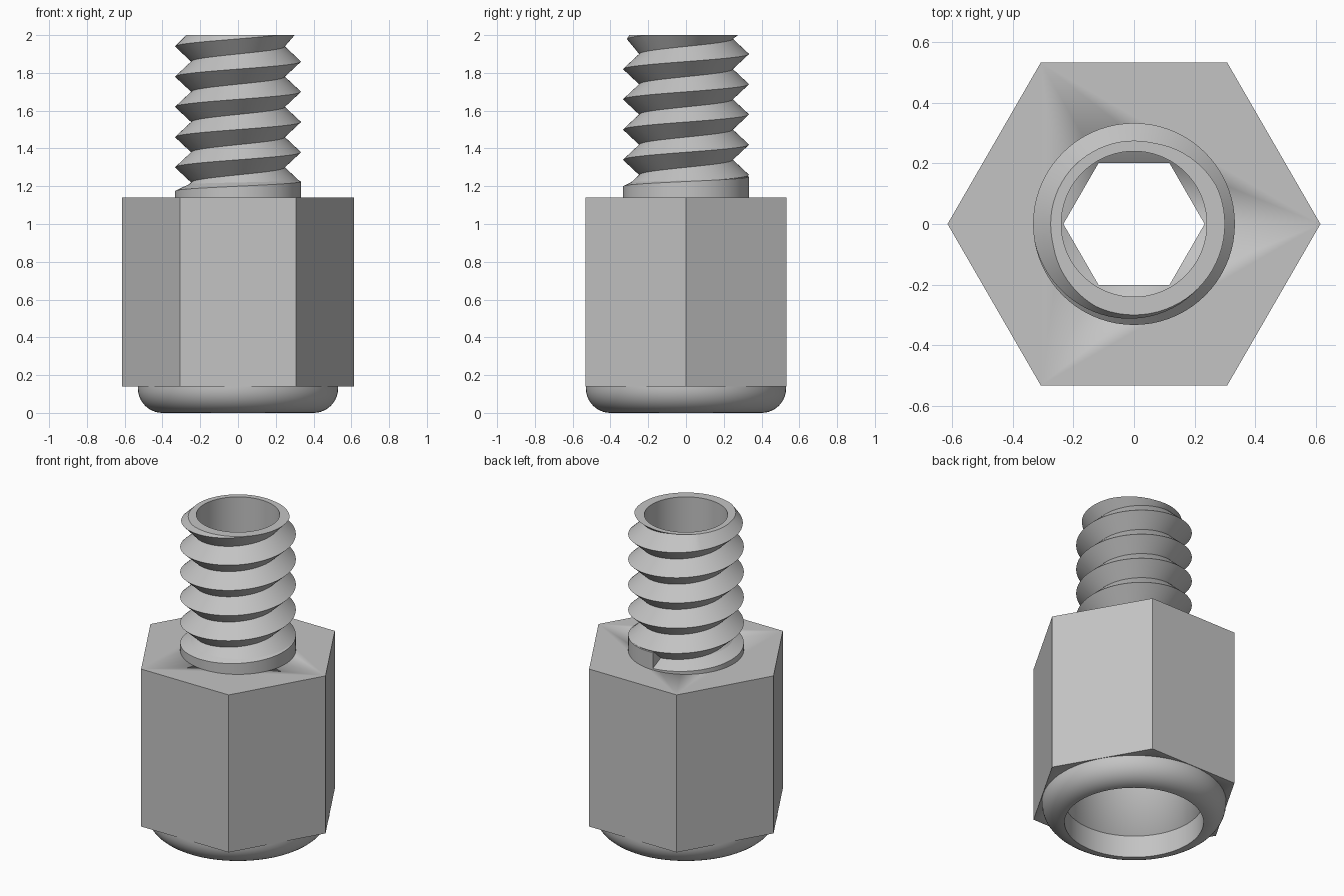
import bpy, bmesh, math
from math import sin, cos, pi, tau, radians

if "Cube" in bpy.data.objects:
    bpy.data.objects.remove(bpy.data.objects["Cube"])

steel = bpy.data.materials.new("grey_steel")
steel.use_nodes = True
GREY = (0.55, 0.55, 0.55, 1)
steel.diffuse_color = GREY
steel.node_tree.nodes["Principled BSDF"].inputs["Base Color"].default_value = GREY

BASE_TOP, BODY_TOP, TOP = 0.14, 1.14, 2.0
SOCKET_R, BORE_R, KEY_R = 0.40, 0.24, 0.233
SOCKET_TOP = 0.9
PITCH, CREST_R, ROOT_R = 0.16, 0.333, 0.247
STEPS = 72


def finish(bm, name):
    bmesh.ops.remove_doubles(bm, verts=bm.verts, dist=0.0002)
    bmesh.ops.recalc_face_normals(bm, faces=bm.faces)
    mesh = bpy.data.meshes.new(name)
    bm.to_mesh(mesh)
    bm.free()
    obj = bpy.data.objects.new(name, mesh)
    mesh.materials.append(steel)
    bpy.context.collection.objects.link(obj)
    bpy.ops.object.select_all(action="DESELECT")
    obj.select_set(True)
    bpy.context.view_layer.objects.active = obj
    bpy.ops.object.shade_smooth_by_angle(angle=radians(30))
    return obj


def turned(name, profile, start=0.0, cap_ends=False):
    """Sweep a closed (radius, height) profile, which may vary with angle, one full turn."""
    bm = bmesh.new()
    cols = []
    for i in range(STEPS + 1):
        a = start + tau * i / STEPS
        cols.append([bm.verts.new((r * cos(a), r * sin(a), z)) for r, z in profile(a)])
    n = len(cols[0])
    for c, d in zip(cols, cols[1:]):
        for j in range(n):
            k = (j + 1) % n
            bm.faces.new((c[j], d[j], d[k], c[k]))
    if cap_ends:
        bm.faces.new(cols[0])
        bm.faces.new(cols[-1])
    return finish(bm, name)


def prism(name, sides, radius, z0, z1):
    bm = bmesh.new()
    rings = [[bm.verts.new((radius * cos(tau * i / sides), radius * sin(tau * i / sides), z))
              for i in range(sides)] for z in (z0, z1)]
    for i in range(sides):
        j = (i + 1) % sides
        bm.faces.new((rings[0][i], rings[0][j], rings[1][j], rings[1][i]))
    for ring in rings:
        bm.faces.new(ring)
    return finish(bm, name)


# Hexagonal body, bored from below and pierced by a hexagonal key hole
body = prism("hex_body", 6, 0.615, BASE_TOP, BODY_TOP)
cutters = [prism("socket_cutter", STEPS, SOCKET_R, -0.1, SOCKET_TOP),
           prism("key_cutter", 6, KEY_R, SOCKET_TOP - 0.1, TOP)]
for cutter in cutters:
    mod = body.modifiers.new(cutter.name, "BOOLEAN")
    mod.object, mod.operation, mod.solver = cutter, "DIFFERENCE", "EXACT"
bpy.context.view_layer.update()
cut_mesh = bpy.data.meshes.new_from_object(
    body.evaluated_get(bpy.context.evaluated_depsgraph_get()))
body.modifiers.clear()
body.data = cut_mesh
for cutter in cutters:
    bpy.data.objects.remove(cutter)

# Rounded collar under the body
ROUND = 0.13
arc = [(SOCKET_R + ROUND * sin(pi / 2 * t / 10), ROUND * (1 - cos(pi / 2 * t / 10)))
       for t in range(11)]
base_profile = [(SOCKET_R, BASE_TOP)] + arc + [(SOCKET_R + ROUND, BASE_TOP)]
turned("rounded_base", lambda a: base_profile)


# Hollow stud with a sharp right-hand thread
def thread_profile(a):
    points = []
    for k in range(-4, 18):
        z = 1.06 + PITCH * (a / tau + k / 2)
        zc = min(max(z, BODY_TOP), TOP)
        turn = ((zc - 1.06) / PITCH - a / tau) % 1.0
        height = abs(2 * turn - 1)
        r = ROOT_R + (CREST_R - ROOT_R) * height
        # chamfered, never paper-thin rim
        r = min(r, 0.30 + 0.6 * (TOP - zc))
        if zc == TOP:
            r = max(r, 0.275)
        points.append((r, zc))
    return points + [(BORE_R, TOP), (BORE_R, BODY_TOP)]


turned("threaded_stud", thread_profile)

# Plain shoulder where the thread runs out, ramping up one turn to a step
RUNOUT = pi / 2


def shoulder_profile(a):
    h = 1.15 + 0.1 * (a - RUNOUT) / tau
    return [(ROOT_R, BODY_TOP), (CREST_R, BODY_TOP), (CREST_R, h), (ROOT_R, h + 0.04)]


turned("thread_shoulder", shoulder_profile, RUNOUT, True)
